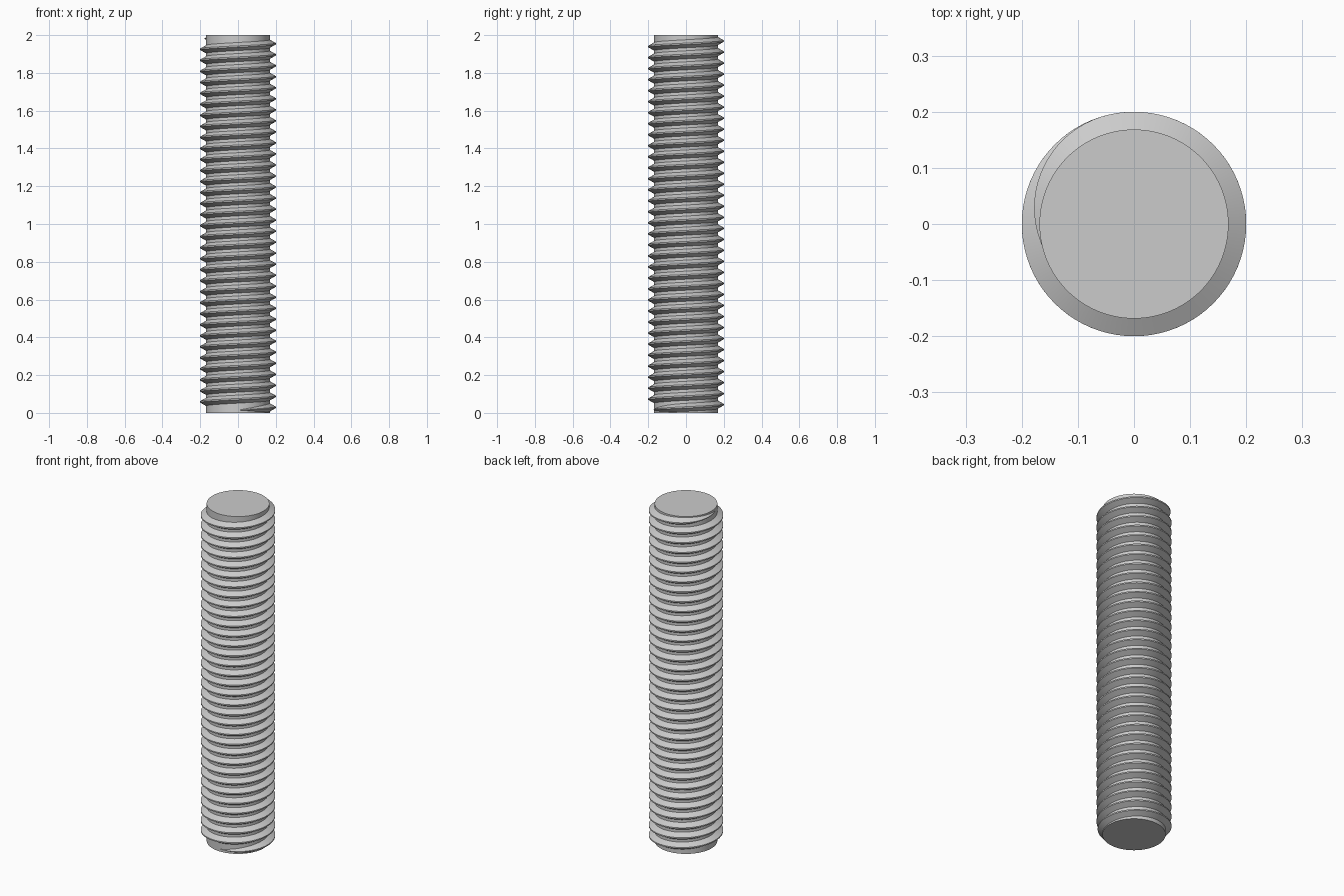
import bpy, bmesh
from math import sin, cos, pi, tau

cube = bpy.data.objects.get("Cube")
if cube:
    bpy.data.objects.remove(cube, do_unlink=True)

LENGTH = 2.0
PITCH = LENGTH * 1.75 / 60
APEX_R = 0.2
ROOT_R = APEX_R - 0.541 * PITCH
TURNS = LENGTH / PITCH - 0.5      # thread stops a quarter pitch from each end
START = -pi / 2                   # thread begins at the front
STEPS_PER_TURN = 80

steel = bpy.data.materials.new("light grey steel")
steel.use_nodes = True
grey = (0.6, 0.6, 0.6, 1)
steel.diffuse_color = grey
steel.node_tree.nodes["Principled BSDF"].inputs["Base Color"].default_value = grey


def finish(obj):
    """Give an object its material and sharp-edged smooth shading."""
    obj.data.materials.clear()
    obj.data.materials.append(steel)
    bpy.ops.object.select_all(action="DESELECT")
    obj.select_set(True)
    bpy.context.view_layer.objects.active = obj
    bpy.ops.object.shade_smooth_by_angle(angle=pi / 6)


# Plain core of the rod
bpy.ops.mesh.primitive_cylinder_add(vertices=160, radius=ROOT_R, depth=LENGTH,
                                    location=(0, 0, LENGTH / 2))
core = bpy.context.object
core.name = "rod_core"
finish(core)

# Helical ridge: trapezoid section swept upward, fading over a quarter turn at each end
bm = bmesh.new()
steps = round(TURNS * STEPS_PER_TURN)
root_half, apex_half = PITCH * 3 / 8, PITCH / 16
sink = 0.0008                     # buries the ridge's foot in the core
previous = None
for i in range(steps + 1):
    turn = TURNS * i / steps
    end_distance = min(turn, TURNS - turn)
    fade = max(0.01, sin(min(end_distance * 4, 1) * pi / 2))
    angle = START + turn * tau
    z = PITCH / 4 + turn * PITCH
    apex = ROOT_R + (APEX_R - ROOT_R) * fade
    section = [(ROOT_R - sink, -root_half), (apex, -apex_half),
               (apex, apex_half), (ROOT_R - sink, root_half)]
    ring = [bm.verts.new((r * cos(angle), r * sin(angle), z + dz * fade))
            for r, dz in section]
    if previous:
        for a in range(4):
            b = (a + 1) % 4
            bm.faces.new((previous[a], ring[a], ring[b], previous[b]))
    else:
        bm.faces.new(ring)
    previous = ring
bm.faces.new(reversed(previous))
bmesh.ops.recalc_face_normals(bm, faces=bm.faces)

mesh = bpy.data.meshes.new("screw_thread")
bm.to_mesh(mesh)
bm.free()
thread = bpy.data.objects.new("screw_thread", mesh)
bpy.context.collection.objects.link(thread)
finish(thread)
